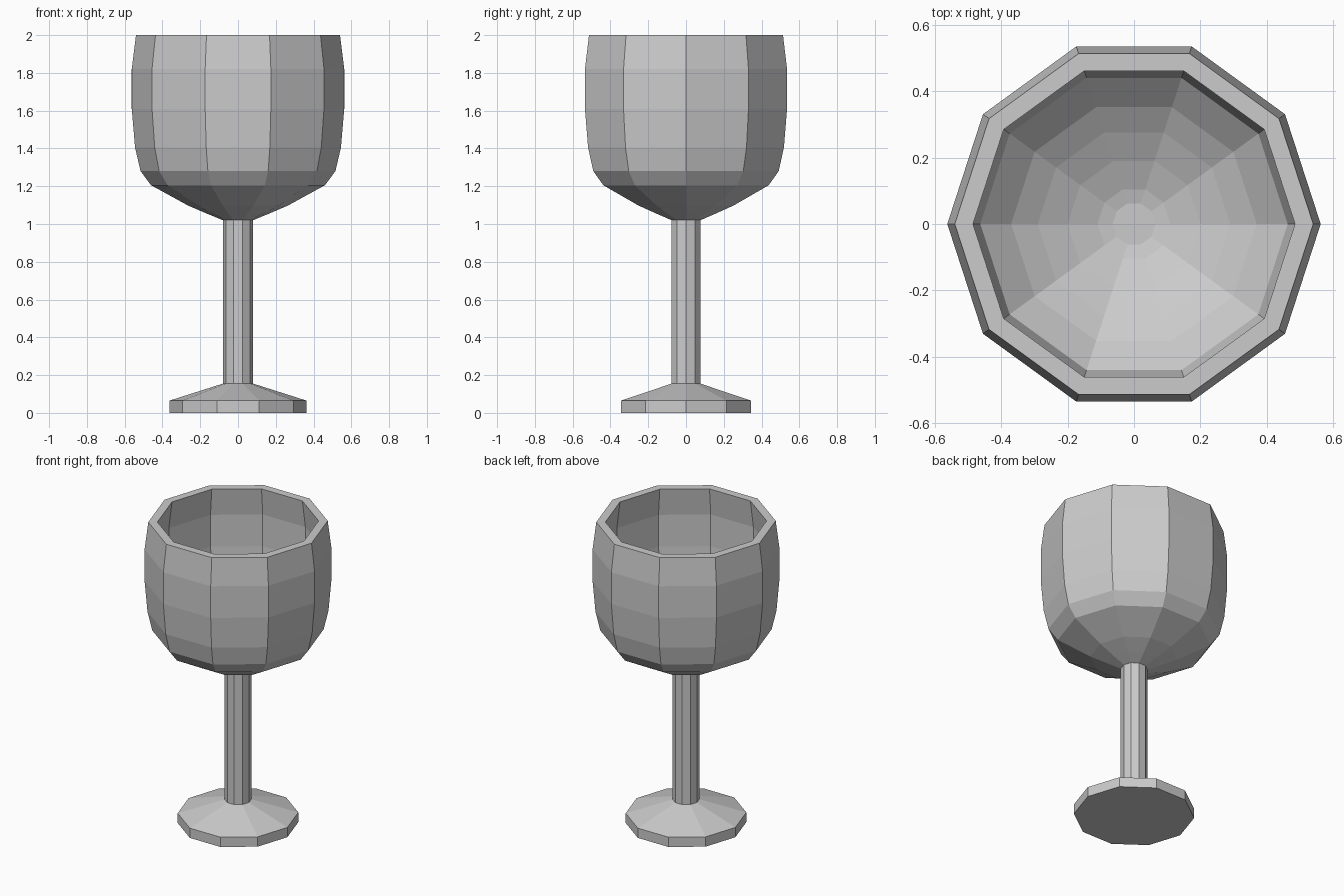
import bpy, bmesh
from math import cos, sin, tau

if "Cube" in bpy.data.objects:
    bpy.data.objects.remove(bpy.data.objects["Cube"])

SIDES = 10

# Profile sections as (radius, height), from the base up and back down inside
foot = [(0.363, 0.0), (0.363, 0.065), (0.08, 0.155)]
stem_top = [(0.08, 1.02)]
bowl_outside = [(0.16, 1.053), (0.265, 1.098), (0.46, 1.205), (0.516, 1.28),
                (0.545, 1.405), (0.5625, 1.61), (0.5625, 1.82), (0.54, 2.0)]
bowl_inside = [(0.485, 2.0), (0.508, 1.82), (0.506, 1.61), (0.488, 1.405),
               (0.463, 1.29), (0.37, 1.205), (0.29, 1.155), (0.20, 1.11),
               (0.11, 1.075), (0.065, 1.065)]


def lathe(name, profile):
    """Revolve a profile into a flat-faced solid, closed at both ends."""
    bm = bmesh.new()
    rings = [[bm.verts.new((r * cos(tau * i / SIDES), r * sin(tau * i / SIDES), z))
              for i in range(SIDES)] for r, z in profile]
    for low, high in zip(rings, rings[1:]):
        for i in range(SIDES):
            j = (i + 1) % SIDES
            bm.faces.new((low[i], low[j], high[j], high[i]))
    bm.faces.new(rings[0][::-1])
    bm.faces.new(rings[-1])
    bmesh.ops.recalc_face_normals(bm, faces=bm.faces)
    mesh = bpy.data.meshes.new(name)
    bm.to_mesh(mesh)
    bm.free()
    obj = bpy.data.objects.new(name, mesh)
    bpy.context.collection.objects.link(obj)
    return obj


# Foot, stem and hollow bowl as one continuous turned piece
lathe("goblet", foot + stem_top + bowl_outside + bowl_inside)
